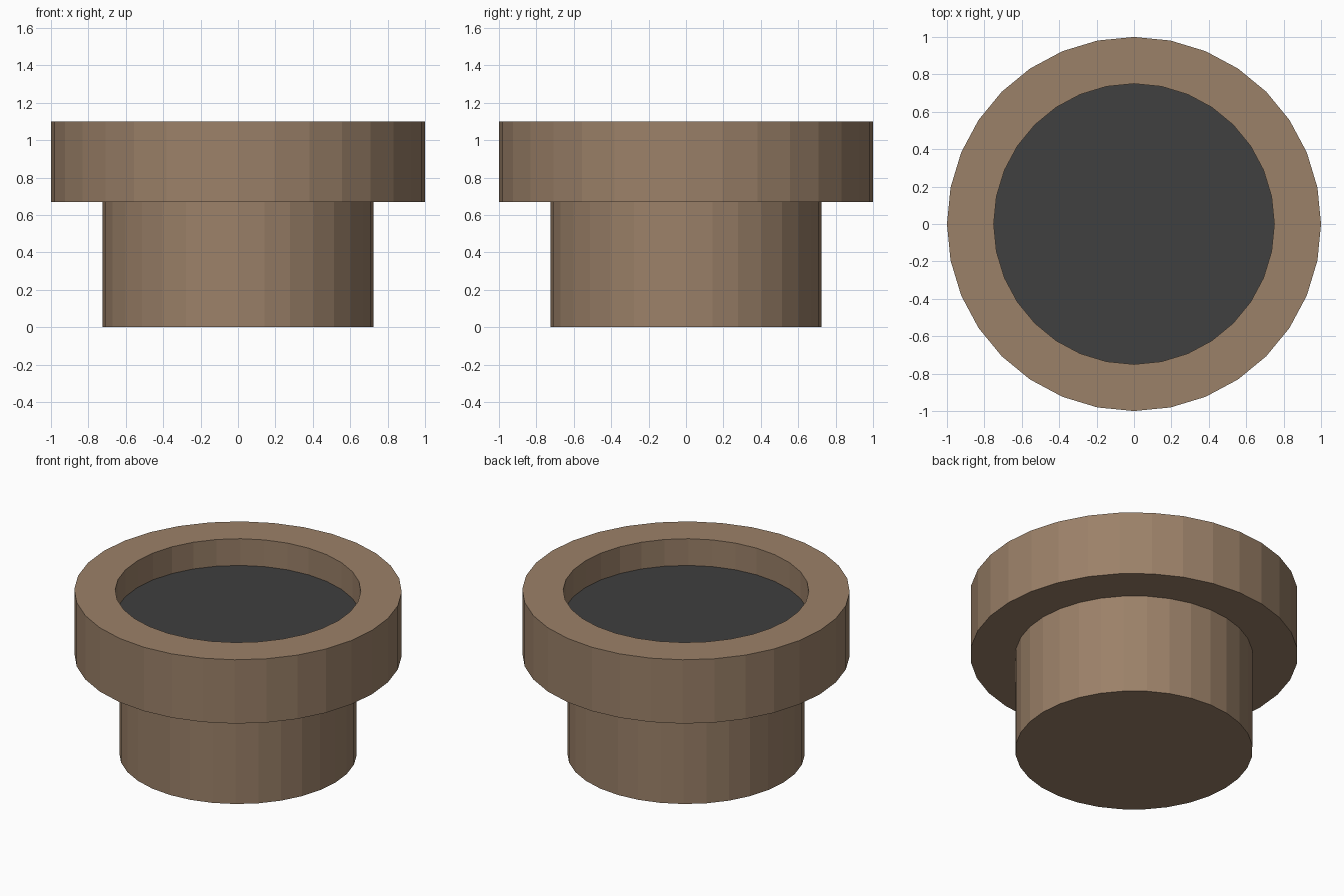
import bpy
import bmesh
from math import cos, sin, tau

if "Cube" in bpy.data.objects:
    bpy.data.objects.remove(bpy.data.objects["Cube"])

SIDES = 32


def material(name, color):
    mat = bpy.data.materials.new(name)
    mat.diffuse_color = (*color, 1)
    mat.use_nodes = True
    mat.node_tree.nodes["Principled BSDF"].inputs["Base Color"].default_value = mat.diffuse_color
    return mat


def lathe(name, profile, mat, cap_start=False, cap_end=False):
    """Spin (radius, z) points around z into flat-faced bands."""
    bm = bmesh.new()
    rings = [[bm.verts.new((r * cos(tau * i / SIDES), r * sin(tau * i / SIDES), z))
              for i in range(SIDES)] for r, z in profile]
    for low, high in zip(rings, rings[1:]):
        for i in range(SIDES):
            j = (i + 1) % SIDES
            bm.faces.new((low[i], low[j], high[j], high[i]))
    if cap_start:
        bm.faces.new(rings[0][::-1])
    if cap_end:
        bm.faces.new(rings[-1])
    mesh = bpy.data.meshes.new(name)
    bm.to_mesh(mesh)
    bm.free()
    mesh.materials.append(mat)
    obj = bpy.data.objects.new(name, mesh)
    bpy.context.collection.objects.link(obj)
    return obj


clay = material("clay", (0.33, 0.22, 0.14))
dark = material("dark_soil", (0.05, 0.05, 0.05))

# Pot: closed base, straight body, wide collar and inner lip
lathe("pot", [(0.725, 0), (0.725, 0.67), (1, 0.67), (1, 1.1), (0.75, 1.1), (0.75, 0.92)],
      clay, cap_start=True)

# Soil: flat disc recessed below the rim
lathe("soil", [(0.75, 0.92)], dark, cap_end=True)
